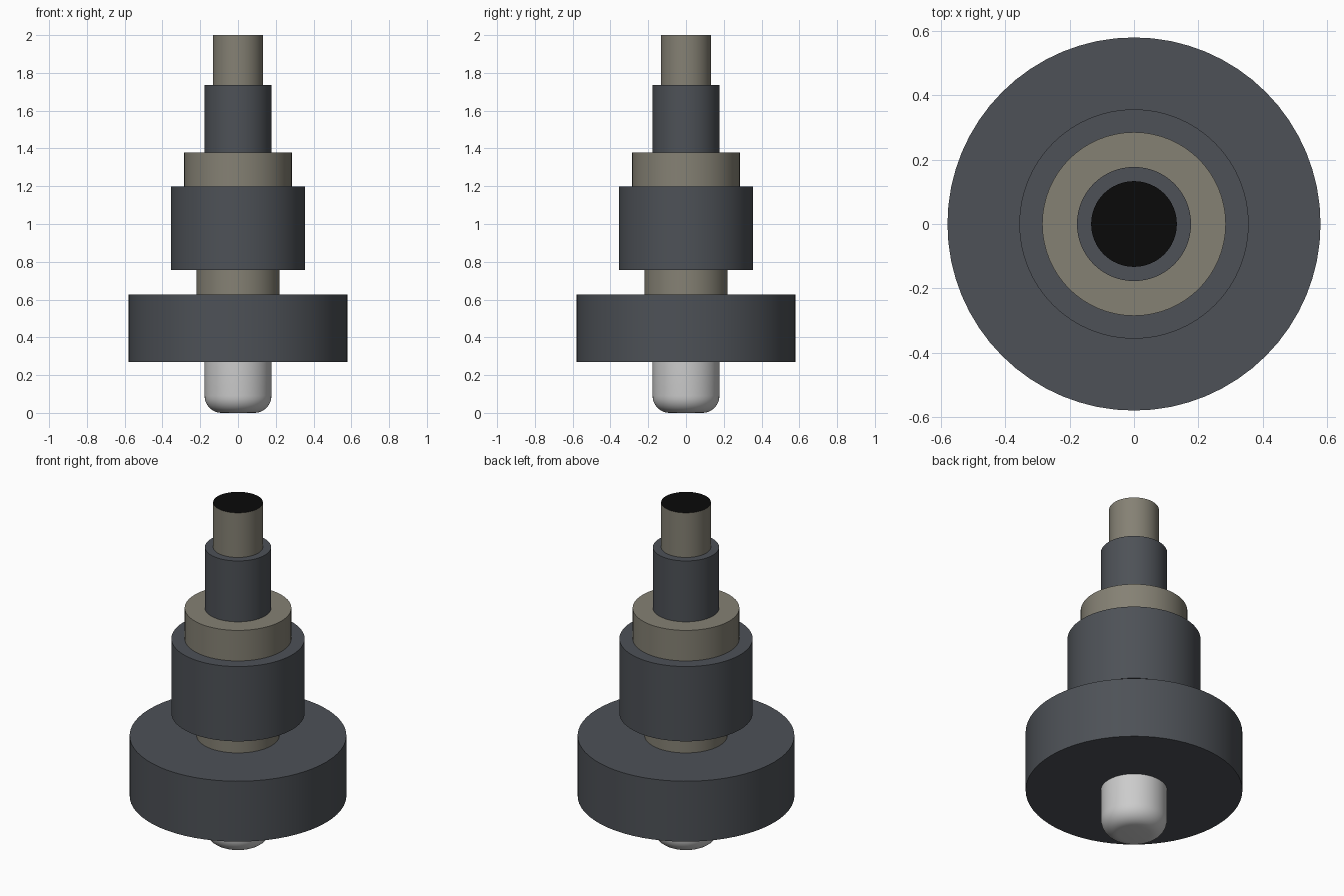
import bpy, bmesh, math

if "Cube" in bpy.data.objects:
    bpy.data.objects.remove(bpy.data.objects["Cube"])

SIDES = 64


def material(name, rgb):
    m = bpy.data.materials.new(name)
    m.diffuse_color = (*rgb, 1)
    m.use_nodes = True
    m.node_tree.nodes["Principled BSDF"].inputs["Base Color"].default_value = m.diffuse_color
    return m


dark = material("dark_steel", (0.075, 0.083, 0.095))
tan = material("tan_metal", (0.235, 0.22, 0.175))
black = material("black", (0.003, 0.003, 0.003))


def turned(name, profile, mat=None, cap_mat=None):
    """Revolve an (r, z) profile about z, closing both ends flat."""
    bm = bmesh.new()
    rings = []
    for r, z in profile:
        rings.append([bm.verts.new((r * math.cos(a), r * math.sin(a), z))
                      for a in (2 * math.pi * i / SIDES for i in range(SIDES))])
    for lo, hi in zip(rings, rings[1:]):
        for i in range(SIDES):
            j = (i + 1) % SIDES
            bm.faces.new((lo[i], lo[j], hi[j], hi[i]))
    bm.faces.new(rings[0][::-1])
    top = bm.faces.new(rings[-1])
    if cap_mat:
        top.material_index = 1
    me = bpy.data.meshes.new(name)
    bm.to_mesh(me)
    bm.free()
    for m in (mat, cap_mat):
        if m:
            me.materials.append(m)
    ob = bpy.data.objects.new(name, me)
    bpy.context.collection.objects.link(ob)
    bpy.ops.object.select_all(action='DESELECT')
    ob.select_set(True)
    bpy.context.view_layer.objects.active = ob
    bpy.ops.object.shade_smooth_by_angle(angle=math.radians(30))
    return ob


# Bottom pin with a rounded lower edge
R, F = 0.177, 0.09
fillet = [(R - F + F * math.sin(t), F - F * math.cos(t))
          for t in (math.pi / 2 * i / 8 for i in range(9))]
turned("bottom_pin", fillet + [(R, 0.27)])

# Stacked cylindrical sections: name, radius, bottom, top, material, top cap
for name, r, z0, z1, mat, cap in [
    ("flange", 0.579, 0.27, 0.626, dark, None),
    ("neck", 0.221, 0.626, 0.757, tan, None),
    ("body", 0.356, 0.757, 1.198, dark, None),
    ("collar", 0.285, 1.198, 1.378, tan, None),
    ("upper_sleeve", 0.177, 1.378, 1.737, dark, None),
    ("tip", 0.133, 1.737, 2.0, tan, black),
]:
    turned(name, [(r, z0), (r, z1)], mat, cap)
